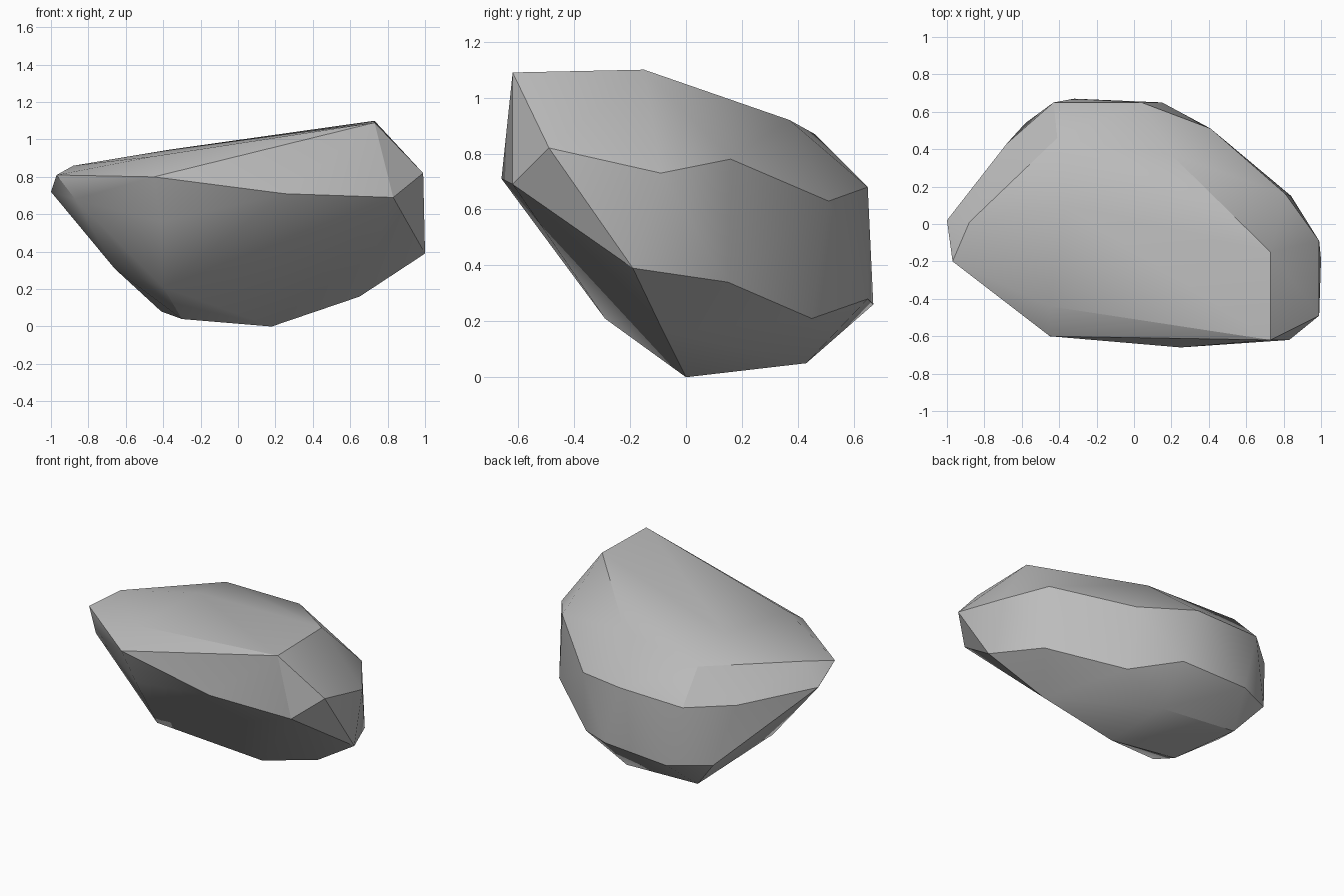
import bpy
import bmesh
import math

default_cube = bpy.data.objects.get("Cube")
if default_cube:
    bpy.data.objects.remove(default_cube, do_unlink=True)


def flat_colour(name, colour):
    material = bpy.data.materials.new(name)
    material.use_nodes = True
    material.diffuse_color = colour
    shader = next(n for n in material.node_tree.nodes if n.type == "BSDF_PRINCIPLED")
    shader.inputs["Base Color"].default_value = colour
    shader.inputs["Roughness"].default_value = 1
    return material


def chiselled_stone(name, rings, material):
    """Wrap a tight convex shell round the corners and smooth the soft edges."""
    shell = bmesh.new()
    for ring in rings:
        for corner in ring:
            shell.verts.new(corner)
    hull = bmesh.ops.convex_hull(shell, input=shell.verts)
    buried = {g for g in hull["geom_interior"] if isinstance(g, bmesh.types.BMVert)}
    bmesh.ops.delete(shell, geom=list(buried), context="VERTS")
    bmesh.ops.recalc_face_normals(shell, faces=shell.faces)
    mesh = bpy.data.meshes.new(name)
    shell.to_mesh(mesh)
    shell.free()
    mesh.materials.append(material)
    stone = bpy.data.objects.new(name, mesh)
    bpy.context.collection.objects.link(stone)
    bpy.ops.object.select_all(action="DESELECT")
    stone.select_set(True)
    bpy.context.view_layer.objects.active = stone
    bpy.ops.object.shade_smooth_by_angle(angle=math.radians(30))
    return stone


# Sloping top face, from the high left end round to the low right end
top_face = [
    (.73, -.62, 1.09), (.73, -.15, 1.1), (.2, .37, .92), (-.41, .46, .87),
    (-.88, .01, .86), (-.97, -.2, .81), (-.45, -.44, .91), (.2, -.57, .98),
    (-.37, .1, .945),
]

# Shoulder below the top face, where the stone is widest
shoulder = [
    (-.45, -.6, .8), (.25, -.66, .71), (.83, -.62, .69), (.99, -.49, .82),
    (.99, -.09, .73), (.81, .16, .78), (.41, .51, .63), (.04, .65, .68),
    (-.43, .65, .67), (-.68, .43, .67), (-1, .02, .72), (-.87, -.27, .68),
    (-.41, -.5, .56),
]

# Lower flank, cut in steeply at the front
flank = [
    (1, -.19, .39), (.84, .15, .34), (.43, .45, .21), (.15, .65, .28),
    (-.32, .67, .26), (-.58, .54, .28), (-.66, .02, .31), (-.4, -.29, .21),
]

# Narrow underside
underside = [
    (.18, 0, 0), (.65, -.08, .16), (.14, .43, .05),
    (-.41, .46, .08), (-.3, .03, .04),
]

stone_grey = flat_colour("stone grey", (.5, .5, .5, 1))
chiselled_stone("rock", [top_face, shoulder, flank, underside], stone_grey)
